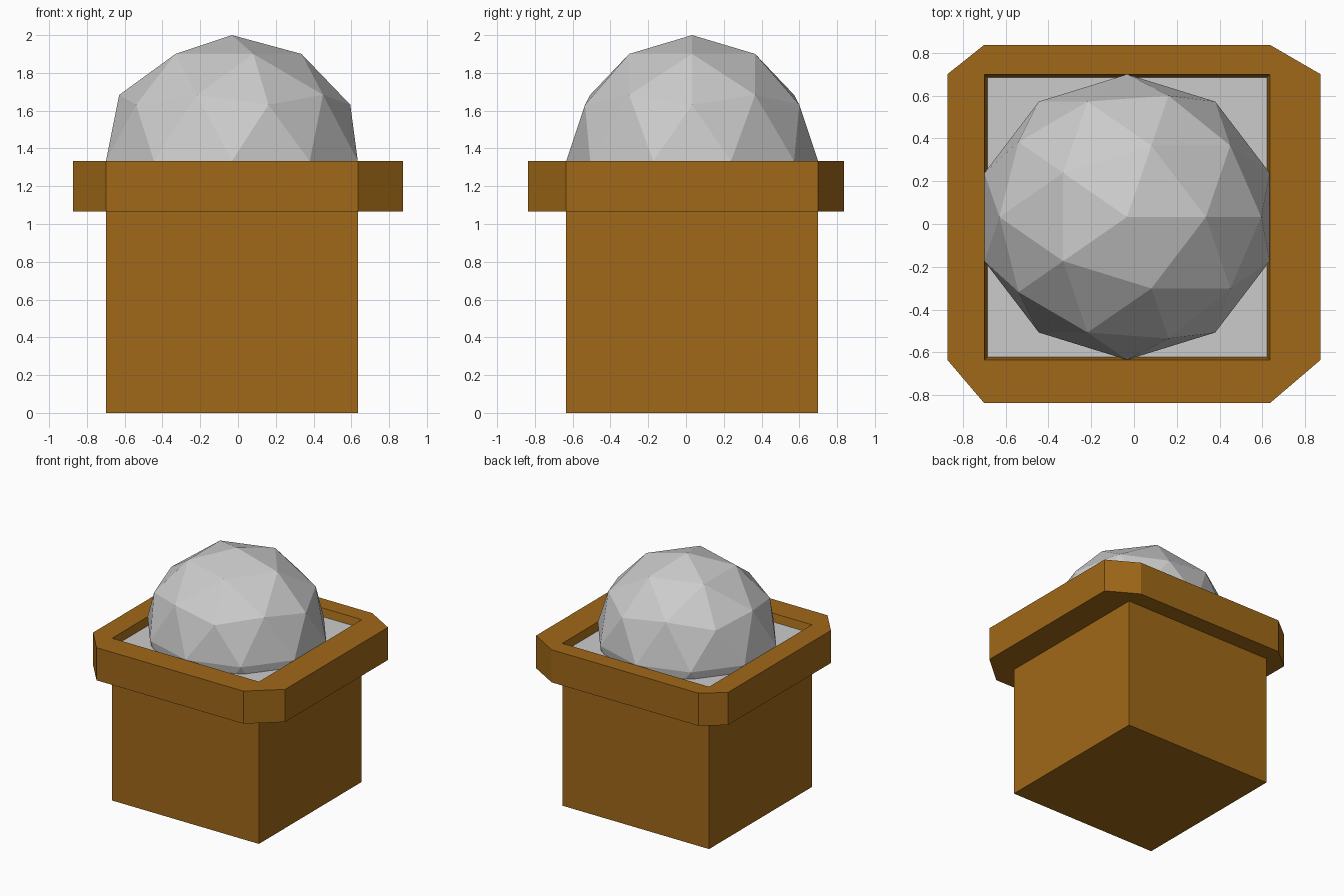
import bpy, bmesh
from mathutils import Vector

if "Cube" in bpy.data.objects:
    bpy.data.objects.remove(bpy.data.objects["Cube"])

CX, CY, HALF = -0.0325, 0.0325, 0.667
RIM_LOW, RIM_TOP, SOIL_Z = 1.065, 1.333, 1.27


def square(half, z):
    return [Vector((CX + sx * half, CY + sy * half, z))
            for sx, sy in ((-1, -1), (1, -1), (1, 1), (-1, 1))]


def finish(bm, name, mat=None):
    bmesh.ops.remove_doubles(bm, verts=bm.verts, dist=1e-5)
    bmesh.ops.recalc_face_normals(bm, faces=bm.faces)
    me = bpy.data.meshes.new(name)
    bm.to_mesh(me)
    bm.free()
    if mat:
        me.materials.append(mat)
    ob = bpy.data.objects.new(name, me)
    bpy.context.collection.objects.link(ob)
    return ob


clay = bpy.data.materials.new("brown_clay")
clay.diffuse_color = (0.35, 0.14, 0.009, 1)
clay.use_nodes = True
clay.node_tree.nodes["Principled BSDF"].inputs["Base Color"].default_value = clay.diffuse_color

# Pot: square body, rim pushed out of each side with bevelled corners, recessed lip
bm = bmesh.new()


def face(*pts):
    bm.faces.new([bm.verts.new(p) for p in pts])


base, low, top = (square(HALF, z) for z in (0, RIM_LOW, RIM_TOP))
inner = square(HALF - 0.014, SOIL_Z)
push = [Vector((0, -0.203, 0)), Vector((0.238, 0, 0)),
        Vector((0, 0.138, 0)), Vector((-0.173, 0, 0))]
face(*reversed(base))
for i in range(4):
    j = (i + 1) % 4
    p, q = push[i], push[j]
    face(base[i], base[j], low[j], low[i])                          # body wall
    face(low[i], low[j], low[j] + p, low[i] + p)                    # rim underside
    face(low[i] + p, low[j] + p, top[j] + p, top[i] + p)            # rim side
    face(top[i] + p, top[j] + p, top[j], top[i])                    # rim top
    face(top[i], top[j], inner[j], inner[i])                        # inside lip
    face(low[j], low[j] + q, low[j] + p)                            # corner underside
    face(low[j] + p, low[j] + q, top[j] + q, top[j] + p)            # corner side
    face(top[j] + p, top[j] + q, top[j])                            # corner top
finish(bm, "pot", clay)

# Soil: flat sheet just below the rim
bm = bmesh.new()
f = bm.faces.new([bm.verts.new(p) for p in inner])
soil = finish(bm, "soil")
if soil.data.polygons[0].normal.z < 0:
    soil.data.flip_normals()

# Bush: low-poly ball half sunk into the pot
bpy.ops.mesh.primitive_ico_sphere_add(subdivisions=2, radius=HALF,
                                      location=(CX, CY, RIM_TOP))
bush = bpy.context.object
bush.name = "bush"
bush.scale.x = 1.051
